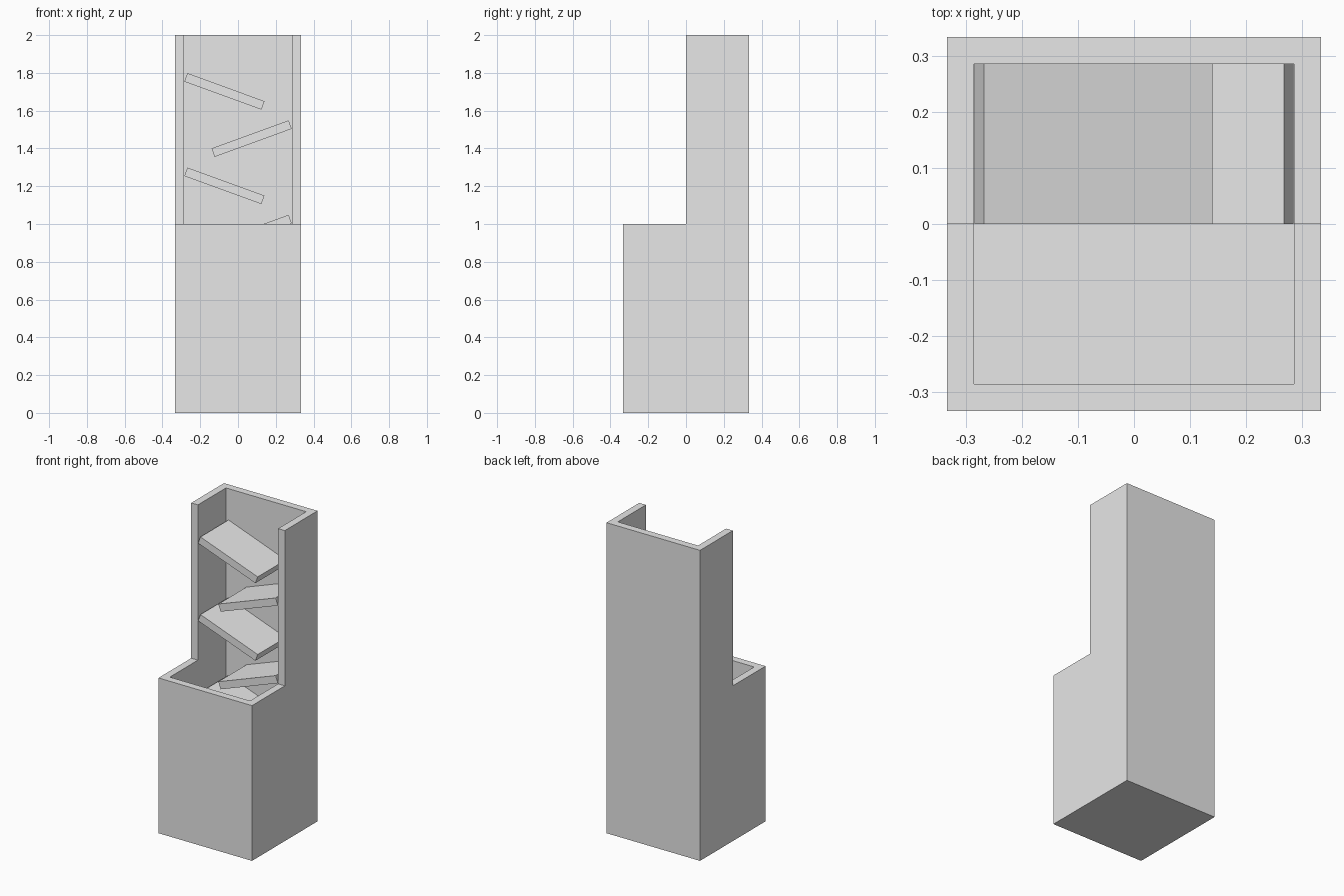
import bpy
import bmesh
import math
from mathutils import Matrix, Vector

HALF = 1 / 3          # half width of the tower
WALL = 0.0476         # wall and ramp thickness
INNER = HALF - WALL   # half width of the cavity
TILT = math.radians(20)

cube = bpy.data.objects.get("Cube")
if cube:
    bpy.data.objects.remove(cube, do_unlink=True)

grey = bpy.data.materials.new("plain_grey")
grey.use_nodes = True
grey.diffuse_color = (0.8, 0.8, 0.8, 1)
grey.node_tree.nodes["Principled BSDF"].inputs["Base Color"].default_value = (0.8, 0.8, 0.8, 1)


def make_object(name, bm):
    bmesh.ops.recalc_face_normals(bm, faces=bm.faces)
    mesh = bpy.data.meshes.new(name)
    bm.to_mesh(mesh)
    bm.free()
    mesh.materials.append(grey)
    obj = bpy.data.objects.new(name, mesh)
    bpy.context.scene.collection.objects.link(obj)
    return obj


def make_box(name, centre, size, turn=0.0):
    bm = bmesh.new()
    place = (Matrix.Translation(centre) @ Matrix.Rotation(turn, 4, 'Y')
             @ Matrix.Diagonal((*size, 1)))
    bmesh.ops.create_cube(bm, size=1, matrix=place)
    return make_object(name, bm)


# Tower: stepped side profile pulled across the width
bm = bmesh.new()
profile = [(-HALF, 0), (HALF, 0), (HALF, 2), (0, 2), (0, 1), (-HALF, 1)]
side = bm.faces.new([bm.verts.new((-HALF, y, z)) for y, z in profile])
pulled = bmesh.ops.extrude_face_region(bm, geom=[side], use_keep_orig=True)
verts = [v for v in pulled["geom"] if isinstance(v, bmesh.types.BMVert)]
bmesh.ops.translate(bm, verts=verts, vec=Vector((2 * HALF, 0, 0)))
tower = make_object("tower_shell", bm)

# Hollow the tower, leaving walls and a floor
top = 2.2
cutter = make_box("cavity_cutter", (0, 0, (WALL + top) / 2),
                  (2 * INNER, 2 * INNER, top - WALL))
cutter.hide_render = True
cut = tower.modifiers.new("hollow", 'BOOLEAN')
cut.operation = 'DIFFERENCE'
cut.solver = 'EXACT'
cut.object = cutter
bpy.context.view_layer.objects.active = tower
bpy.ops.object.modifier_apply(modifier=cut.name)
bpy.data.objects.remove(cutter, do_unlink=True)

# Zigzag ramps, alternating from the two side walls
for i in range(7):
    s = -1 if i % 2 == 0 else 1
    make_box(f"ramp_{i + 1}", (s * 0.072, INNER / 2, 1.702 - 0.25 * i),
             (0.434, INNER, WALL), -s * TILT)
